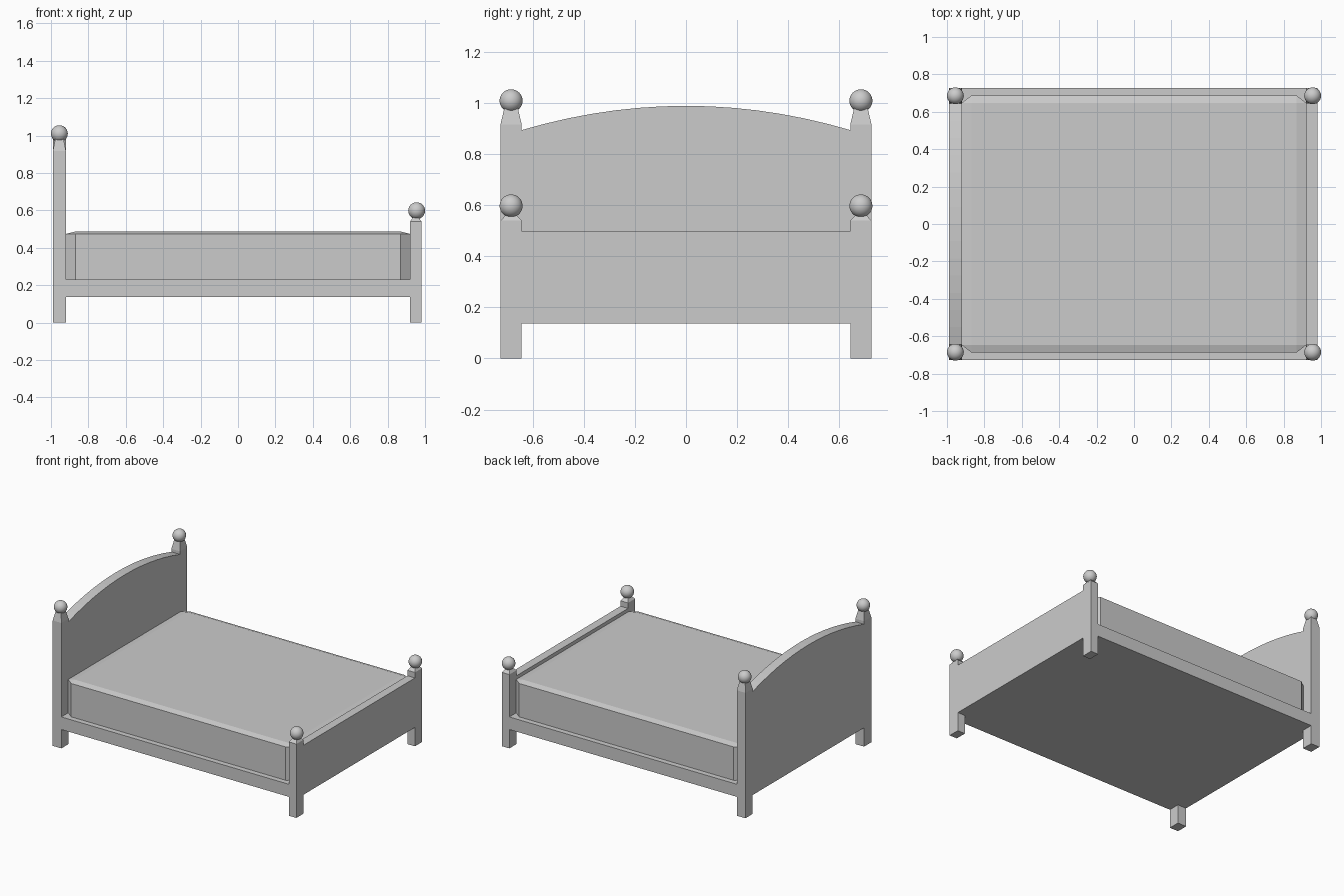
import bpy, bmesh

if "Cube" in bpy.data.objects:
    bpy.data.objects.remove(bpy.data.objects["Cube"])

HALF_Y, INNER_Y = 0.727, 0.644     # outer and inner faces of the posts
POST_Y = (HALF_Y + INNER_Y) / 2


def loft(name, rings):
    """Solid from stacked rings of equal point count."""
    bm = bmesh.new()
    loops = [[bm.verts.new(p) for p in r] for r in rings]
    n = len(loops[0])
    for a, b in zip(loops, loops[1:]):
        for i in range(n):
            j = (i + 1) % n
            bm.faces.new((a[i], a[j], b[j], b[i]))
    bm.faces.new(loops[0][::-1])
    bm.faces.new(loops[-1])
    bmesh.ops.remove_doubles(bm, verts=bm.verts, dist=1e-5)
    bmesh.ops.recalc_face_normals(bm, faces=bm.faces)
    me = bpy.data.meshes.new(name)
    bm.to_mesh(me)
    bm.free()
    ob = bpy.data.objects.new(name, me)
    bpy.context.collection.objects.link(ob)
    return ob


def rect(cx, cy, hx, hy, z):
    return [(cx - hx, cy - hy, z), (cx + hx, cy - hy, z),
            (cx + hx, cy + hy, z), (cx - hx, cy + hy, z)]


def board(name, x0, x1, profile):
    """Panel: y-z profile extruded along x."""
    return loft(name, [[(x, y, z) for y, z in profile] for x in (x0, x1)])


def post(name, x0, x1, side, shoulder, neck, taper, ball_x, ball_z):
    """Square post with a tapered top and a ball finial."""
    cx, cy = (x0 + x1) / 2, side * POST_Y
    hx, hy = (x1 - x0) / 2, (HALF_Y - INNER_Y) / 2
    loft(name, [rect(cx, cy, hx, hy, 0), rect(cx, cy, hx, hy, shoulder),
                rect(cx, cy, hx * taper, hy * taper, neck)])
    bpy.ops.mesh.primitive_uv_sphere_add(segments=32, ring_count=16, radius=0.045,
                                         location=(ball_x, cy, ball_z))
    bpy.context.object.name = name + "_ball"
    bpy.ops.object.shade_smooth()


# Corner posts
for side, label in ((-1, "front"), (1, "back")):
    post("head_post_" + label, -0.99, -0.92, side, 0.917, 0.985, 0.62, -0.955, 1.01)
    post("foot_post_" + label, 0.92, 0.981, side, 0.54, 0.562, 0.5, 0.955, 0.598)

# Arched headboard
N = 14
arch = []
for i in range(N + 1):
    t = 1 - 2 * i / N
    arch.append((t * INNER_Y, 0.895 + 0.095 * (1 - t * t)))
board("headboard", -0.99, -0.92, [(-INNER_Y, 0.138), (INNER_Y, 0.138)] + arch)

# Footboard
board("footboard", 0.92, 0.981, [(-INNER_Y, 0.138), (INNER_Y, 0.138),
                                 (INNER_Y, 0.50), (-INNER_Y, 0.50)])

# Base with side rails
loft("bed_base", [rect(0, 0, 0.92, INNER_Y, 0.138), rect(0, 0, 0.92, INNER_Y, 0.23)])
for side, label in ((-1, "front"), (1, "back")):
    loft("side_rail_" + label,
         [rect(0, side * POST_Y, 0.92, (HALF_Y - INNER_Y) / 2, z) for z in (0.138, 0.23)])

# Mattress with cut corners and a sloped top edge
X, Y, XI, YI = 0.92, 0.688, 0.868, 0.648
outline = [(-XI, -Y), (XI, -Y), (X, -YI), (X, YI), (XI, Y), (-XI, Y), (-X, YI), (-X, -YI)]
top = [(max(-XI, min(XI, x)), max(-YI, min(YI, y)), 0.487) for x, y in outline]
loft("mattress", [[(x, y, 0.23) for x, y in outline],
                  [(x, y, 0.474) for x, y in outline], top])
